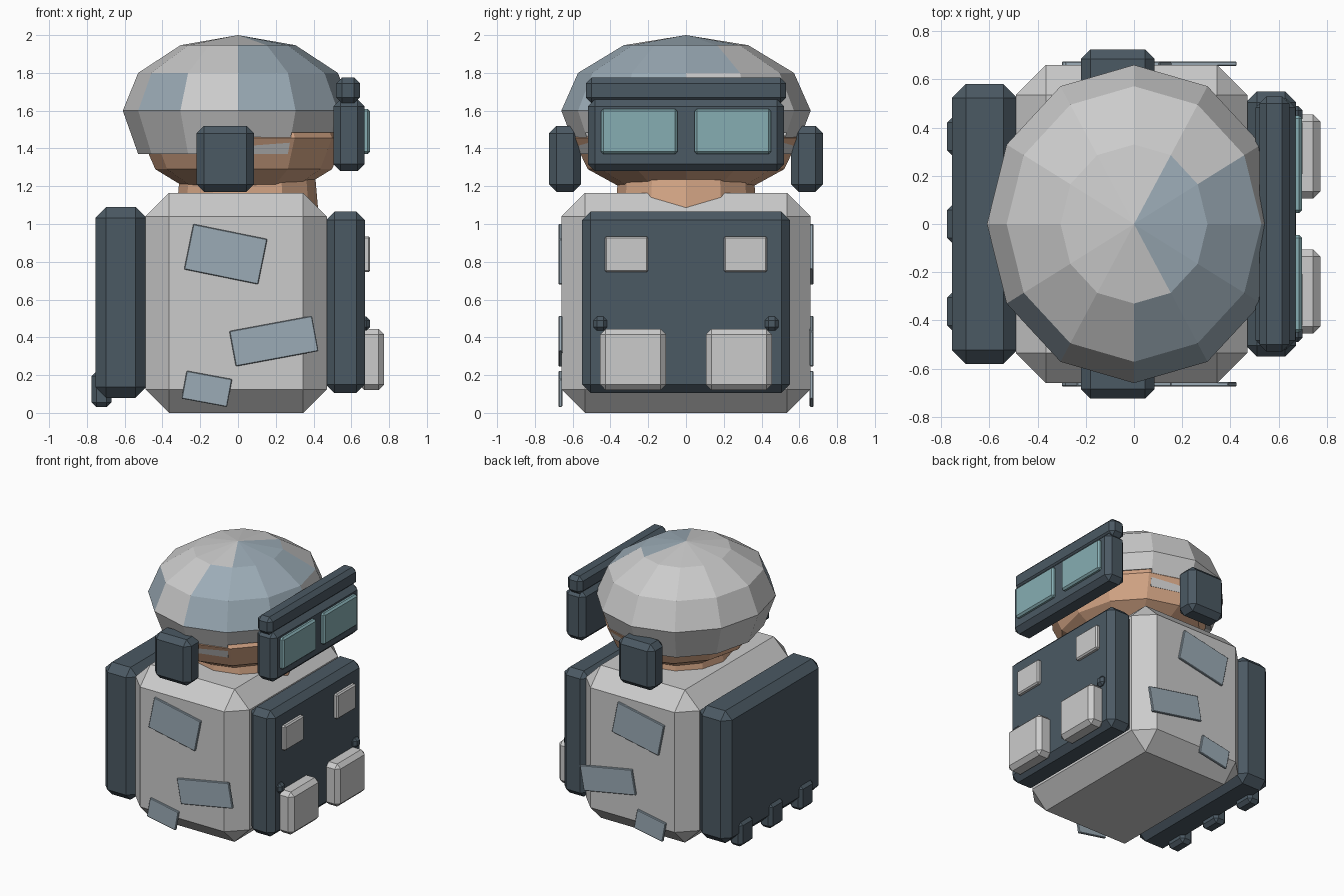
import bpy, bmesh, math
from mathutils import Matrix, Vector

if "Cube" in bpy.data.objects:
    bpy.data.objects.remove(bpy.data.objects["Cube"])


def mat(name, r, g, b):
    m = bpy.data.materials.new(name)
    m.diffuse_color = (r, g, b, 1)
    m.use_nodes = True
    m.node_tree.nodes["Principled BSDF"].inputs["Base Color"].default_value = m.diffuse_color
    return m


WHITE = mat("off_white", 0.62, 0.65, 0.65)
DARK = mat("dark_slate", 0.07, 0.10, 0.125)
BLUE = mat("blue_grey", 0.33, 0.41, 0.47)
SKIN = mat("skin", 0.70, 0.40, 0.25)
LENS = mat("lens_glass", 0.24, 0.42, 0.45)


def finish(bm, name, *mats):
    bmesh.ops.recalc_face_normals(bm, faces=bm.faces)
    me = bpy.data.meshes.new(name)
    bm.to_mesh(me)
    bm.free()
    ob = bpy.data.objects.new(name, me)
    for m in mats:
        me.materials.append(m)
    bpy.context.collection.objects.link(ob)
    return ob


def box(name, x, y, z, bevel, m, turn=0):
    """Chamfered box from (min, max) ranges, turned about its own y axis."""
    bm = bmesh.new()
    bmesh.ops.create_cube(bm, size=1)
    size = [b - a for a, b in (x, y, z)]
    mid = [(a + b) / 2 for a, b in (x, y, z)]
    bmesh.ops.scale(bm, vec=size, verts=bm.verts)
    if bevel:
        bmesh.ops.bevel(bm, geom=bm.edges[:], offset=bevel, segments=1,
                        profile=0.5, affect='EDGES')
    bm.transform(Matrix.Translation(mid) @ Matrix.Rotation(turn, 4, 'Y'))
    return finish(bm, name, m)


def ball(center, radii):
    bm = bmesh.new()
    bmesh.ops.create_uvsphere(bm, u_segments=12, v_segments=6, radius=1)
    bm.transform(Matrix.Translation(center) @ Matrix.Diagonal((*radii, 1)))
    return bm


# torso, backpack and chest plate
box("torso", (-0.49, 0.47), (-0.66, 0.66), (0, 1.165), 0.125, WHITE)
box("backpack", (-0.755, -0.485), (-0.58, 0.58), (0.08, 1.09), 0.057, DARK)
box("chest_plate", (0.465, 0.672), (-0.55, 0.55), (0.105, 1.065), 0.045, DARK)

# small loops under the backpack
for i, y in enumerate((-0.363, 0, 0.363)):
    box(f"backpack_loop_{i}", (-0.775, -0.67), (y - 0.083, y + 0.083),
        (0.03, 0.22), 0.025, DARK)

# goggles
box("goggle_frame", (0.505, 0.67), (-0.52, 0.52), (1.28, 1.66), 0.037, DARK)
box("goggle_brow", (0.52, 0.645), (-0.53, 0.53), (1.64, 1.775), 0.03, DARK)

# mirrored parts
patches = [(-0.065, 0.84, 0.40, 0.245, 11.5), (0.19, 0.38, 0.445, 0.19, -10.5),
           (-0.165, 0.127, 0.245, 0.15, 10.5)]
for s, side in ((-1, "right"), (1, "left")):
    def span(a, b):
        return tuple(sorted((s * a, s * b)))
    box("lens_" + side, (0.65, 0.698), span(0.045, 0.45), (1.37, 1.61), 0.013, LENS)
    box("ear_cup_" + side, (-0.22, 0.085), span(0.555, 0.725), (1.17, 1.52), 0.04, DARK)
    box("pouch_" + side, (0.64, 0.773), span(0.105, 0.455), (0.12, 0.445), 0.03, WHITE)
    box("badge_" + side, (0.65, 0.70), span(0.2, 0.43), (0.745, 0.935), 0.01, WHITE)
    box("knob_" + side, (0.64, 0.70), span(0.417, 0.49), (0.435, 0.51), 0.02, DARK)
    # tilted camouflage patches on the torso sides
    for i, (x, z, w, h, a) in enumerate(patches):
        box(f"side_patch_{side}_{i}", (x - w / 2, x + w / 2), span(0.655, 0.675),
            (z - h / 2, z + h / 2), 0.004, BLUE, math.radians(-s * a))

# head and neck
finish(ball((0.03, 0, 1.455), (0.54, 0.60, 0.33)), "head", SKIN)
bm = bmesh.new()
bmesh.ops.create_cone(bm, cap_ends=True, segments=12, radius1=0.38, radius2=0.36,
                      depth=0.23)
bm.transform(Matrix.Translation((0.05, 0, 1.125)))
finish(bm, "neck", SKIN)

# helmet: faceted dome, open below, raised at the brow
bm = ball((0, 0, 1.6), (0.61, 0.66, 0.4))
bmesh.ops.delete(bm, geom=[v for v in bm.verts if v.co.z < 1.35], context='VERTS')
for v in bm.verts:
    if v.co.z < 1.5:
        v.co.z = 1.37


def azimuth(f):
    c = f.calc_center_median()
    return math.degrees(math.atan2(c.y / 0.66, c.x / 0.61))


brow = [f for f in bm.faces if f.calc_center_median().z < 1.6 and abs(azimuth(f)) < 60]
geom = set(brow)
for f in brow:
    geom.update(f.edges)
    geom.update(f.verts)
bmesh.ops.bisect_plane(bm, geom=list(geom), plane_co=(0, 0, 1.485), plane_no=(0, 0, 1))
bmesh.ops.delete(bm, geom=[f for f in bm.faces if f.calc_center_median().z < 1.485
                           and abs(azimuth(f)) < 60], context='FACES')
# blue camouflage facets
for f in bm.faces:
    z, a = f.calc_center_median().z, azimuth(f)
    if z > 1.93:
        f.material_index = int(-60 < a < 60)
    elif z > 1.8:
        f.material_index = int(-90 < a < 30)
    elif z > 1.6:
        f.material_index = int(-90 < a < 0 or -150 < a < -120)
helmet = finish(bm, "helmet", WHITE, BLUE)
shell = helmet.modifiers.new("shell", 'SOLIDIFY')
shell.thickness = 0.05
shell.offset = -1
